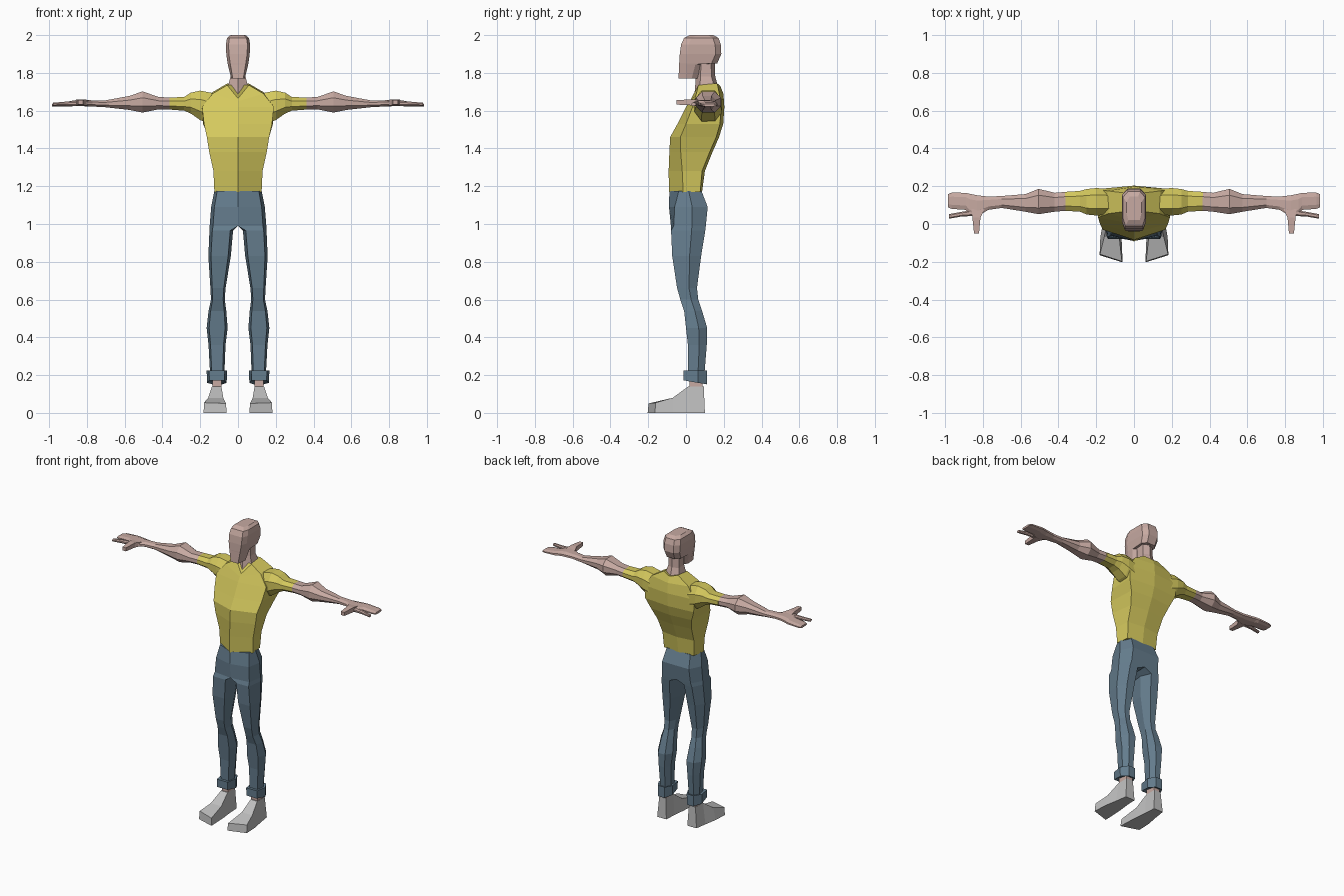
import bpy, bmesh


def material(name, r, g, b):
    m = bpy.data.materials.new(name)
    m.diffuse_color = (r, g, b, 1)
    return m


YELLOW = material("yellow shirt", 0.66, 0.58, 0.11)
DENIM = material("blue denim", 0.13, 0.205, 0.27)
SKIN = material("skin", 0.57, 0.40, 0.36)
GREY = material("grey shoe", 0.52, 0.52, 0.52)


def loft(name, rings, mat, mirror=False):
    """Skin a list of equal-length point rings and cap both ends."""
    bm = bmesh.new()
    vr = [[bm.verts.new(p) for p in ring] for ring in rings]
    n = len(vr[0])
    for a, b in zip(vr, vr[1:]):
        for i in range(n):
            j = (i + 1) % n
            bm.faces.new((a[i], a[j], b[j], b[i]))
    bm.faces.new(vr[0])
    bm.faces.new(vr[-1])
    bmesh.ops.recalc_face_normals(bm, faces=bm.faces[:])
    me = bpy.data.meshes.new(name)
    bm.to_mesh(me)
    bm.free()
    me.materials.append(mat)
    ob = bpy.data.objects.new(name, me)
    bpy.context.collection.objects.link(ob)
    if mirror:
        mod = ob.modifiers.new("mirror", 'MIRROR')
        mod.use_mirror_merge = False
    return ob


def symmetric(half):
    """Complete a half ring that starts and ends on the centre plane."""
    return half + [(-x, y, z) for x, y, z in half[-2:0:-1]]


def arm_ring(x, y0, y1, z0, z1, c=0.25):
    """Flattened octagon facing along x."""
    dy, dz = (y1 - y0) * c, (z1 - z0) * 0.3
    return [(x, y0 + dy, z0), (x, y1 - dy, z0), (x, y1, z0 + dz), (x, y1, z1 - dz),
            (x, y1 - dy, z1), (x, y0 + dy, z1), (x, y0, z1 - dz), (x, y0, z0 + dz)]


def leg_ring(z, x0, x1, y0, y1, skew=0.0, tilt=0.0):
    """Hexagonal leg section: broad front, narrower back."""
    w, d = x1 - x0, y1 - y0
    a = 0 if x0 == 0 else 0.12 * w
    pts = [(x0 + a, y0), (x1 - 0.12 * w, y0 + skew), (x1, y0 + 0.6 * d),
           (x1 - 0.28 * w, y1), (x0 + 2 * a, y1), (x0, y0 + 0.6 * d)]
    return [(x, y, z + tilt * (y - y0)) for x, y in pts]


def box_ring(x0, x1, y0, y1, z):
    return [(x0, y0, z), (x1, y0, z), (x1, y1, z), (x0, y1, z)]


# Shirt body: z, front y, front corner x/y, back corner x/y, back y
body = [(1.17, -0.09, 0.125, -0.015, 0.115, 0.075, 0.085),
        (1.28, -0.092, 0.130, -0.020, 0.120, 0.085, 0.100),
        (1.38, -0.088, 0.152, -0.028, 0.130, 0.125, 0.140),
        (1.46, -0.084, 0.165, -0.030, 0.155, 0.160, 0.175),
        (1.53, -0.045, 0.180, 0.000, 0.185, 0.180, 0.197),
        (1.62, 0.000, 0.190, 0.035, 0.190, 0.185, 0.203)]
rings = [symmetric([(0, yf, z), (xc, yc, z), (xs, ys, z), (0, yb, z)])
         for z, yf, xc, yc, xs, ys, yb in body]
rings.append(symmetric([(0, 0.02, 1.65), (0.135, 0.055, 1.69),
                        (0.14, 0.175, 1.695), (0, 0.198, 1.69)]))
rings.append(symmetric([(0, 0.035, 1.665), (0.058, 0.065, 1.735),
                        (0.055, 0.165, 1.745), (0, 0.182, 1.73)]))
loft("shirt_body", rings, YELLOW)

# Sleeves
loft("sleeve", [arm_ring(*r) for r in (
    (0.12, 0.050, 0.185, 1.52, 1.690), (0.20, 0.045, 0.190, 1.55, 1.706),
    (0.25, 0.050, 0.185, 1.585, 1.695), (0.285, 0.065, 0.175, 1.60, 1.672),
    (0.365, 0.070, 0.170, 1.606, 1.670))], YELLOW, True)

# Arms and palm with joined fingers
loft("arm_and_hand", [arm_ring(*r) for r in (
    (0.36, 0.070, 0.170, 1.606, 1.670), (0.42, 0.065, 0.165, 1.607, 1.672),
    (0.505, 0.052, 0.186, 1.590, 1.702), (0.575, 0.065, 0.158, 1.604, 1.678),
    (0.70, 0.085, 0.148, 1.618, 1.655), (0.77, 0.075, 0.145, 1.622, 1.655),
    (0.83, 0.040, 0.152, 1.624, 1.656), (0.87, 0.045, 0.160, 1.624, 1.654),
    (0.89, 0.075, 0.165, 1.622, 1.650), (0.965, 0.080, 0.166, 1.622, 1.642),
    (0.985, 0.088, 0.158, 1.622, 1.636))], SKIN, True)

# Index finger
loft("index_finger", [arm_ring(*r) for r in (
    (0.85, 0.042, 0.075, 1.624, 1.652), (0.91, 0.040, 0.065, 1.626, 1.648),
    (0.98, 0.028, 0.052, 1.626, 1.642))], SKIN, True)

# Thumb
loft("thumb", [[(x0, y, z0), (x1, y, z0), (x1, y, z1), (x0, y, z1)]
               for y, x0, x1, z0, z1 in (
    (0.08, 0.79, 0.86, 1.628, 1.655), (0.035, 0.812, 0.855, 1.628, 1.66),
    (-0.05, 0.82, 0.846, 1.632, 1.656))], SKIN, True)

# Trouser legs, meeting at the centre above the crotch
loft("trouser_leg", [leg_ring(*r) for r in (
    (1.175, 0, 0.125, -0.088, 0.082, 0.05), (1.09, 0, 0.142, -0.090, 0.115, 0.03),
    (0.99, 0, 0.150, -0.080, 0.105, 0.015), (0.965, 0.026, 0.151, -0.079, 0.102),
    (0.83, 0.038, 0.157, -0.073, 0.080), (0.66, 0.066, 0.146, -0.047, 0.058),
    (0.60, 0.070, 0.143, -0.030, 0.065), (0.54, 0.062, 0.156, -0.010, 0.085),
    (0.45, 0.055, 0.166, 0.000, 0.112), (0.36, 0.066, 0.156, 0.010, 0.110),
    (0.21, 0.072, 0.148, 0.012, 0.098))], DENIM, True)

# Rolled cuffs
loft("trouser_cuff", [leg_ring(*r) for r in (
    (0.222, 0.070, 0.150, 0.005, 0.102), (0.225, 0.058, 0.166, -0.012, 0.112),
    (0.172, 0.060, 0.164, -0.012, 0.112, 0, -0.17),
    (0.176, 0.072, 0.150, 0.005, 0.100, 0, -0.17))], DENIM, True)

# Ankles
loft("ankle", [box_ring(0.088, 0.136, 0.018, 0.088, z) for z in (0.125, 0.185)], SKIN, True)

# Shoes, from heel to angled toe
shoe = [[(0.08, 0.10, 0), (0.15, 0.10, 0), (0.138, 0.094, 0.14), (0.088, 0.094, 0.14)],
        [(0.076, 0.02, 0), (0.162, 0.02, 0), (0.138, 0.012, 0.14), (0.088, 0.012, 0.14)],
        [(0.066, -0.07, 0), (0.178, -0.07, 0), (0.158, -0.07, 0.08), (0.078, -0.07, 0.08)],
        [(0.060, -0.203, 0), (0.182, -0.165, 0), (0.180, -0.16, 0.054), (0.064, -0.198, 0.050)]]
loft("shoe", shoe, GREY, True)

# Neck
loft("neck", [symmetric([(0, y0, z), (w, y0 + 0.025, z), (w, y1 - 0.02, z), (0, y1, z)])
              for z, w, y0, y1 in ((1.64, 0.06, 0.04, 0.175), (1.72, 0.055, 0.048, 0.172),
                                   (1.78, 0.040, 0.052, 0.155), (1.87, 0.040, 0.055, 0.152))], SKIN)

# Head: z, front y, face half width, cheek half width, back y
head = [(1.770, -0.040, 0.028, 0.036, 0.060), (1.845, -0.036, 0.040, 0.054, 0.080),
        (1.850, -0.036, 0.041, 0.055, 0.165), (1.900, -0.033, 0.048, 0.062, 0.187),
        (1.950, -0.026, 0.050, 0.064, 0.184), (1.985, -0.010, 0.045, 0.058, 0.172),
        (2.000, 0.020, 0.030, 0.040, 0.145)]
loft("head", [[(-f, y0, z), (f, y0, z), (c, y0 + 0.04, z), (c, y1 - 0.03, z), (0.55 * c, y1, z),
               (-0.55 * c, y1, z), (-c, y1 - 0.03, z), (-c, y0 + 0.04, z)]
              for z, y0, f, c, y1 in head], SKIN)
